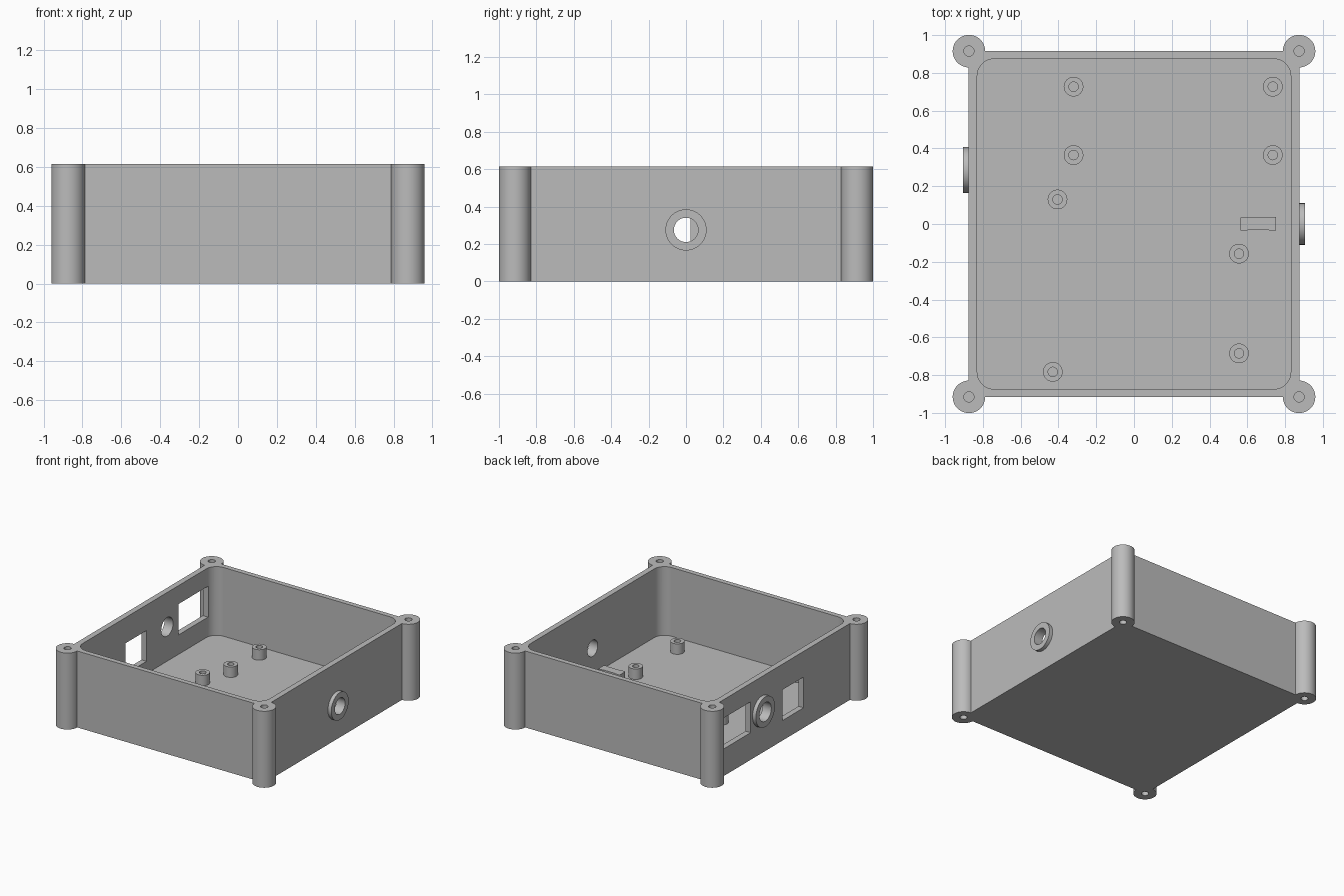
import bpy, bmesh, math
from mathutils import Matrix, Vector

cube = bpy.data.objects.get("Cube")
if cube:
    bpy.data.objects.remove(cube, do_unlink=True)

grey = bpy.data.materials.new("plain_grey")
grey.use_nodes = True
COLOUR = (0.5, 0.5, 0.5, 1)
grey.diffuse_color = COLOUR
grey.node_tree.nodes["Principled BSDF"].inputs["Base Color"].default_value = COLOUR

HEIGHT, FLOOR, POST_TOP = 0.614, 0.062, 0.146
WALL_X, WALL_Y = 0.876, 0.915      # outer wall faces
IN_X, IN_Y = 0.83, 0.874           # inner wall faces


def to_object(name, bm):
    mesh = bpy.data.meshes.new(name)
    bm.to_mesh(mesh)
    bm.free()
    mesh.materials.append(grey)
    obj = bpy.data.objects.new(name, mesh)
    bpy.context.collection.objects.link(obj)
    return obj


def box(name, low, high, corner=0):
    low, high = Vector(low), Vector(high)
    bm = bmesh.new()
    bmesh.ops.create_cube(bm, size=1)
    bmesh.ops.scale(bm, vec=high - low, verts=bm.verts)
    bmesh.ops.translate(bm, vec=(low + high) / 2, verts=bm.verts)
    if corner:
        upright = [e for e in bm.edges
                   if abs(e.verts[0].co.z - e.verts[1].co.z) > 0.01]
        bmesh.ops.bevel(bm, geom=upright, offset=corner, segments=10,
                        profile=0.5, affect='EDGES')
    return to_object(name, bm)


def cylinder(name, radius, start, end, sides=48):
    start, end = Vector(start), Vector(end)
    turn = (end - start).to_track_quat('Z', 'Y').to_matrix().to_4x4()
    bm = bmesh.new()
    bmesh.ops.create_cone(bm, cap_ends=True, segments=sides, radius1=radius,
                          radius2=radius, depth=(end - start).length,
                          matrix=Matrix.Translation((start + end) / 2) @ turn)
    return to_object(name, bm)


def combine(target, other, operation):
    """Apply a boolean and discard the second shape."""
    mod = target.modifiers.new("join", 'BOOLEAN')
    mod.operation, mod.solver, mod.object = operation, 'EXACT', other
    bpy.context.view_layer.objects.active = target
    bpy.ops.object.modifier_apply(modifier=mod.name)
    bpy.data.objects.remove(other, do_unlink=True)


def finish(obj):
    bpy.ops.object.select_all(action='DESELECT')
    obj.select_set(True)
    bpy.context.view_layer.objects.active = obj
    bpy.ops.object.shade_smooth_by_angle(angle=math.radians(30))
    mod = obj.modifiers.new("flat_walls", 'WEIGHTED_NORMAL')
    mod.keep_sharp = True


# Open tray with corner columns
housing = box("housing", (-WALL_X, -WALL_Y, 0), (WALL_X, WALL_Y, HEIGHT))
corners = [(sx * 0.874, sy * WALL_Y) for sx in (-1, 1) for sy in (-1, 1)]
for x, y in corners:
    combine(housing, cylinder("column", 0.086, (x, y, 0), (x, y, HEIGHT)), 'UNION')

# Raised collars around the round side openings: side, y, z, outer, hole
ports = [(1, 0, 0.275, 0.11, 0.065), (-1, 0.286, 0.338, 0.121, 0.075)]
for side, y, z, outer, hole in ports:
    combine(housing, cylinder("collar", outer, (side * 0.85, y, z),
                              (side * 0.906, y, z)), 'UNION')

# Cavity
combine(housing, box("cavity", (-IN_X, -IN_Y, FLOOR), (IN_X, IN_Y, 1), 0.09),
        'DIFFERENCE')

# Round openings
for side, y, z, outer, hole in ports:
    combine(housing, cylinder("port", hole, (side * 0.75, y, z), (side, y, z)),
            'DIFFERENCE')

# Rectangular openings in the right wall
for y0, y1, z0, z1 in [(0.43, 0.805, 0.218, 0.466), (-0.242, 0.024, 0.161, 0.408)]:
    combine(housing, box("opening", (-1, y0, z0), (-0.75, y1, z1)), 'DIFFERENCE')

# Blind screw holes at both ends of each column
for x, y in corners:
    for z0, z1 in [(-0.1, 0.12), (HEIGHT - 0.25, HEIGHT + 0.1)]:
        combine(housing, cylinder("screw_hole", 0.027, (x, y, z0), (x, y, z1), 24),
                'DIFFERENCE')
finish(housing)

# Hollow mounting posts on the floor
posts = [(-0.32, 0.727), (0.735, 0.727), (-0.32, 0.365), (0.735, 0.365),
         (-0.405, 0.13), (0.556, -0.157), (0.556, -0.685), (-0.43, -0.783)]
for i, (x, y) in enumerate(posts):
    post = cylinder(f"mounting_post_{i + 1}", 0.052, (x, y, FLOOR - 0.01),
                    (x, y, POST_TOP), 32)
    combine(post, cylinder("bore", 0.025, (x, y, FLOOR), (x, y, 1), 24), 'DIFFERENCE')
    finish(post)

# Small support block with wider ends
block = box("support_block", (0.58, -0.032, FLOOR - 0.01), (0.735, 0.034, POST_TOP))
for x0, x1 in [(0.563, 0.603), (0.714, 0.753)]:
    combine(block, box("block_end", (x0, -0.037, FLOOR - 0.01),
                       (x1, 0.038, POST_TOP), 0.008), 'UNION')
finish(block)
